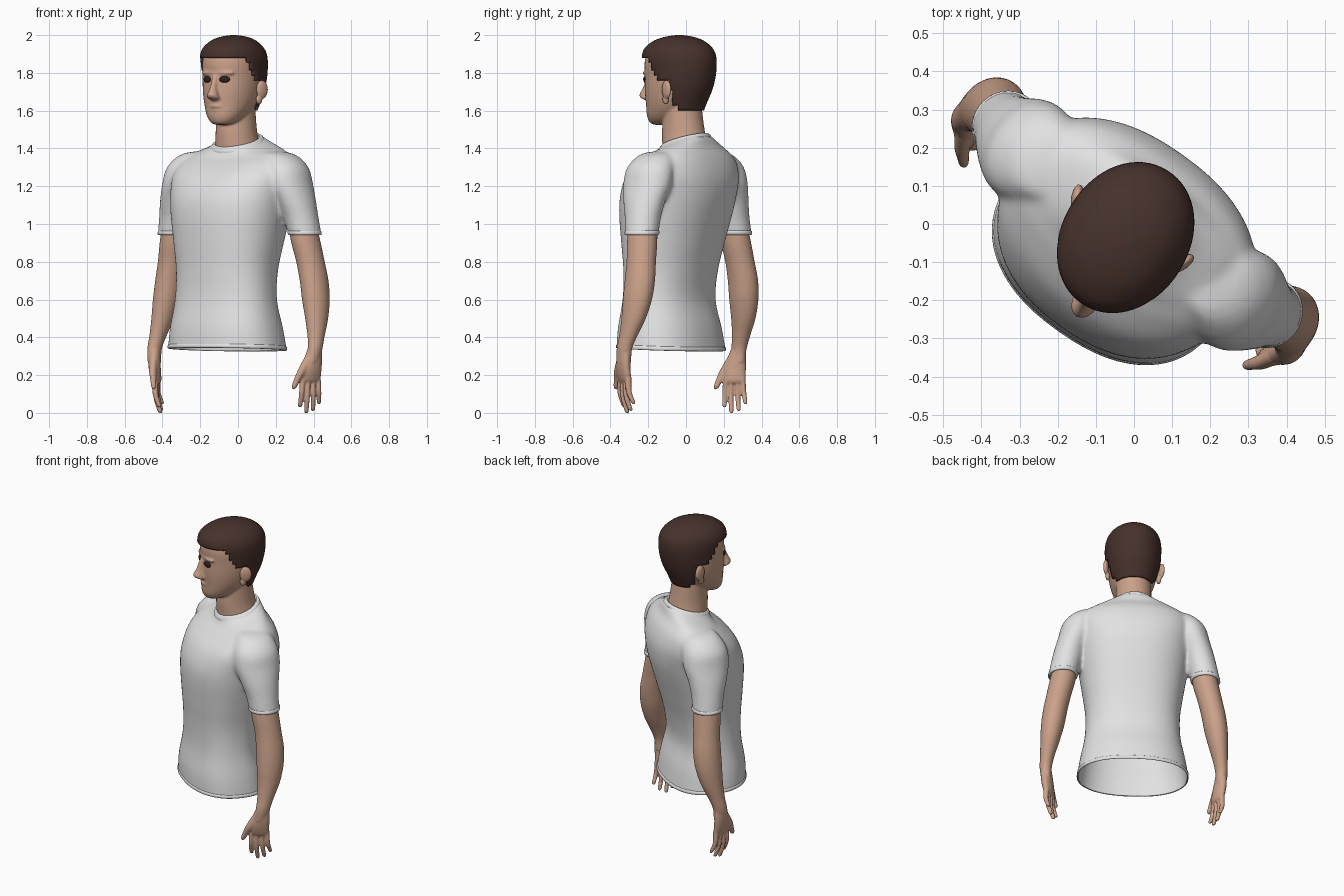
import bpy, bmesh, math
from mathutils import Matrix, Vector

BODY, HEAD = math.radians(-35.5), math.radians(-32)   # the figure stands turned


def material(name, rgb):
    m = bpy.data.materials.new(name)
    m.diffuse_color = (*rgb, 1)
    return m


SKIN = material("skin", (0.60, 0.36, 0.255))
SHIRT = material("white_cotton", (0.76, 0.76, 0.76))
HAIR = material("brown_hair", (0.062, 0.031, 0.024))
EYE = material("dark_eye", (0.03, 0.015, 0.012))


def smooth_rings(rings, sub):
    """Catmull-Rom interpolation of ring parameters."""
    pts = [Vector(tuple(r) + (0,) * (6 - len(r))) for r in rings]
    out = []
    for i in range(len(pts) - 1):
        a, b = pts[i], pts[i + 1]
        p = pts[max(i - 1, 0)]
        n = pts[min(i + 2, len(pts) - 1)]
        for k in range(sub):
            t = k / sub
            out.append(0.5 * (2 * a + (b - p) * t
                              + (2 * p - 5 * a + 4 * b - n) * t * t
                              + (3 * a - p - 3 * b + n) * t ** 3))
    return out + [pts[-1]]


def loft(bm, rings, n=32, power=2.0, rot=0.0, caps=(True, True), sub=4, side=1):
    """Rings are (x, y, z, half width, half depth, tilt)."""
    loops = []
    for x, y, z, rx, ry, tilt in smooth_rings(rings, sub):
        loop = []
        for k in range(n):
            t = 2 * math.pi * k / n
            c, s = math.cos(t), math.sin(t)
            px = rx * math.copysign(abs(c) ** (2 / power), c)
            py = ry * math.copysign(abs(s) ** (2 / power), s)
            qx = px * math.cos(rot) - py * math.sin(rot)
            qy = px * math.sin(rot) + py * math.cos(rot)
            loop.append(bm.verts.new((side * (x + qx), y + qy, z + tilt * (y + qy))))
        loops.append(loop[::side])
    for a, b in zip(loops, loops[1:]):
        for k in range(n):
            bm.faces.new((a[k], a[(k + 1) % n], b[(k + 1) % n], b[k]))
    if caps[0]:
        bm.faces.new(loops[0][::-1])
    if caps[1]:
        bm.faces.new(loops[-1])


def ellipsoid(bm, loc, size, rot=0.0):
    mat = (Matrix.Translation(loc) @ Matrix.Rotation(rot, 4, 'Z')
           @ Matrix.Diagonal((*size, 1)))
    bmesh.ops.create_uvsphere(bm, u_segments=20, v_segments=12, radius=1, matrix=mat)


def finish(name, bm, mat, turn, mirror=False, thick=0, fuse=0, relax=4, cut=None):
    """fuse: voxel size that melts overlapping closed lofts into one skin."""
    if not fuse:
        bmesh.ops.recalc_face_normals(bm, faces=bm.faces)
    me = bpy.data.meshes.new(name)
    bm.to_mesh(me)
    bm.free()
    ob = bpy.data.objects.new(name, me)
    bpy.context.collection.objects.link(ob)
    if fuse:
        mod = ob.modifiers.new("fuse", 'REMESH')
        mod.mode, mod.voxel_size = 'VOXEL', fuse
        mod = ob.modifiers.new("relax", 'SMOOTH')
        mod.factor, mod.iterations = 0.5, relax
        deps = bpy.context.evaluated_depsgraph_get()
        me = bpy.data.meshes.new_from_object(ob.evaluated_get(deps))
        ob.modifiers.clear()
        ob.data = me
    if cut is not None:                        # open the underside
        b = bmesh.new()
        b.from_mesh(me)
        bmesh.ops.bisect_plane(b, geom=b.verts[:] + b.edges[:] + b.faces[:],
                               plane_co=(0, 0, cut), plane_no=(0, .04, 1),
                               clear_inner=True)
        b.to_mesh(me)
        b.free()
    me.polygons.foreach_set("use_smooth", [True] * len(me.polygons))
    me.materials.clear()
    me.materials.append(mat)
    ob.rotation_euler.z = turn
    if mirror:
        ob.modifiers.new("mirror", 'MIRROR').use_mirror_merge = False
    if thick:
        mod = ob.modifiers.new("thickness", 'SOLIDIFY')
        mod.thickness, mod.offset = thick, -1
    return ob


# Shirt: body and both sleeves melted together, open at the hem
bm = bmesh.new()
loft(bm, [(0, -.095, .29, .331, .248), (0, -.098, .345, .328, .243),
          (0, -.105, .45, .313, .233),
          (0, -.11, .60, .285, .205), (0, -.10, .75, .28, .215),
          (0, -.085, .90, .30, .24), (0, -.067, 1.05, .325, .264),
          (0, -.05, 1.15, .34, .268), (0, -.025, 1.25, .355, .245),
          (0, -.002, 1.33, .338, .195, .06), (0, .0, 1.38, .27, .15, .18),
          (0, .0, 1.415, .175, .135, .28), (0, -.005, 1.44, .13, .125, .3)],
     n=64, power=2.3)
for side in (1, -1):
    loft(bm, [(.425, .015, .945, .086, .091), (.405, .008, 1.03, .09, .098),
              (.38, .0, 1.12, .096, .118), (.345, -.003, 1.21, .106, .14),
              (.322, -.003, 1.29, .108, .135), (.29, .0, 1.345, .095, .11),
              (.26, .0, 1.374, .07, .08), (.25, .0, 1.386, .01, .01)], side=side)
finish("shirt", bm, SHIRT, BODY, fuse=.011, relax=10, cut=.333, thick=.006)

# Ribbed hem, collar and cuffs
bm = bmesh.new()
loft(bm, [(0, -.097, .331, .324, .241, -.04), (0, -.097, .334, .331, .247, -.04),
          (0, -.097, .350, .330, .246, -.04), (0, -.097, .355, .322, .238, -.04)],
     n=64, power=2.3, caps=(False, False), sub=2)
finish("shirt_hem", bm, SHIRT, BODY)
bm = bmesh.new()
loft(bm, [(0, -.005, 1.418, .15, .135, .3), (0, -.005, 1.43, .147, .135, .3),
          (0, -.005, 1.446, .13, .125, .3), (0, -.005, 1.444, .115, .115, .3)],
     n=40, caps=(False, False), sub=3)
finish("shirt_collar", bm, SHIRT, BODY)
bm = bmesh.new()
loft(bm, [(.424, .015, .942, .078, .084), (.424, .015, .944, .087, .093),
          (.42, .015, .962, .088, .094), (.419, .015, .967, .08, .086)],
     caps=(False, False), sub=2)
finish("sleeve_cuffs", bm, SHIRT, BODY, mirror=True)

# Bare arms with hands: forearm, palm, four fingers and a thumb
bm = bmesh.new()
loft(bm, [(.41, .012, 1.0, .073, .078), (.428, .02, .90, .076, .082),
          (.45, .03, .80, .073, .08), (.47, .035, .70, .072, .084),
          (.485, .03, .60, .069, .081), (.50, .016, .50, .057, .068),
          (.514, -.008, .41, .043, .051), (.522, -.028, .34, .036, .043),
          (.518, -.036, .27, .03, .044)])
TURN = math.radians(-28)
w = Vector((-.47, -.88))                       # towards the thumb
loft(bm, [(.521, -.026, .36, .028, .034), (.516, -.038, .29, .032, .05),
          (.508, -.046, .23, .031, .06), (.50, -.042, .175, .025, .058),
          (.497, -.04, .155, .013, .046)], n=24, rot=TURN)
for off, tip in ((-.045, .045), (-.016, .01), (.016, -.002), (.046, .028)):
    x, y = .50 + w.x * off, -.042 + w.y * off
    fx, fy = w.x * off * .22, w.y * off * .22  # fingers fan out a little
    mid = (.18 + tip) / 2
    loft(bm, [(x, y, .19, .017, .0145), (x + fx / 2, y + fy / 2, mid, .0155, .0138),
              (x - .014 + fx, y + .014 + fy, tip + .014, .0125, .012),
              (x - .017 + fx, y + .017 + fy, tip + .003, .008, .008),
              (x - .018 + fx, y + .018 + fy, tip, .002, .002)], n=12, rot=TURN, sub=3)
loft(bm, [(.505, -.06, .29, .022, .028), (.487, -.093, .225, .021, .028),
          (.468, -.116, .175, .016, .019), (.457, -.128, .138, .013, .015),
          (.455, -.132, .122, .003, .003)], n=14, rot=TURN)
finish("arms", bm, SKIN, BODY, mirror=True, fuse=.0055, relax=3)

# Head with neck, nose, lips, chin and brow
bm = bmesh.new()
loft(bm, [(0, -.005, 1.40, .12, .12, .2), (0, -.015, 1.48, .108, .117),
          (0, -.02, 1.56, .105, .108), (0, -.03, 1.66, .105, .105)])
loft(bm, [(0, -.165, 1.525, .025, .022), (0, -.15, 1.535, .06, .062),
          (0, -.118, 1.57, .097, .108), (0, -.08, 1.63, .128, .148),
          (0, -.057, 1.70, .145, .176), (0, -.047, 1.78, .152, .184),
          (0, -.044, 1.86, .152, .19), (0, -.046, 1.92, .13, .165),
          (0, -.045, 1.955, .09, .11), (0, -.045, 1.97, .01, .01)],
     n=40, power=2.05)
loft(bm, [(0, -.235, 1.655, .012, .012), (0, -.243, 1.664, .033, .026),
          (0, -.25, 1.682, .031, .037), (0, -.238, 1.72, .019, .03),
          (0, -.225, 1.785, .016, .016)], n=16)
ellipsoid(bm, (0, -.216, 1.624), (.042, .02, .011))
ellipsoid(bm, (0, -.21, 1.604), (.036, .02, .011))
ellipsoid(bm, (0, -.183, 1.56), (.045, .038, .032))
ellipsoid(bm, (0, -.2, 1.80), (.10, .035, .02))
finish("head", bm, SKIN, HEAD, fuse=.0065, relax=4)

# Ears
bm = bmesh.new()
ellipsoid(bm, (.163, -.02, 1.712), (.016, .036, .05), math.radians(-22))
ellipsoid(bm, (.152, -.032, 1.66), (.014, .02, .027), math.radians(-15))
finish("ears", bm, SKIN, HEAD, mirror=True, fuse=.005, relax=2)

# Eyes
bm = bmesh.new()
ellipsoid(bm, (.054, -.221, 1.766), (.029, .009, .018), math.radians(20))
finish("eyes", bm, EYE, HEAD, mirror=True)


# Hair: a shell over the skull, trimmed along the hairline
def hairline(y):
    if y < -.15:
        return 1.885
    if y < -.075:
        return 1.885 - .125 * (y + .15) / .075
    if y < .0:
        return 1.755
    return 1.63 if y < .025 else 1.595


bm = bmesh.new()
loft(bm, [(0, -.045, 1.57, .108, .125), (0, -.05, 1.64, .138, .157),
          (0, -.045, 1.72, .157, .188), (0, -.04, 1.80, .165, .202),
          (0, -.043, 1.88, .165, .207), (0, -.046, 1.93, .149, .19),
          (0, -.045, 1.968, .114, .143), (0, -.043, 1.988, .075, .09),
          (0, -.042, 1.998, .03, .035), (0, -.042, 2.0, .002, .002)],
     n=64, power=2.05, caps=(False, True), sub=6)
trim = [f for f in bm.faces
        if f.calc_center_median().z < hairline(f.calc_center_median().y)]
bmesh.ops.delete(bm, geom=trim, context='FACES')
finish("hair", bm, HAIR, HEAD, thick=.014)
